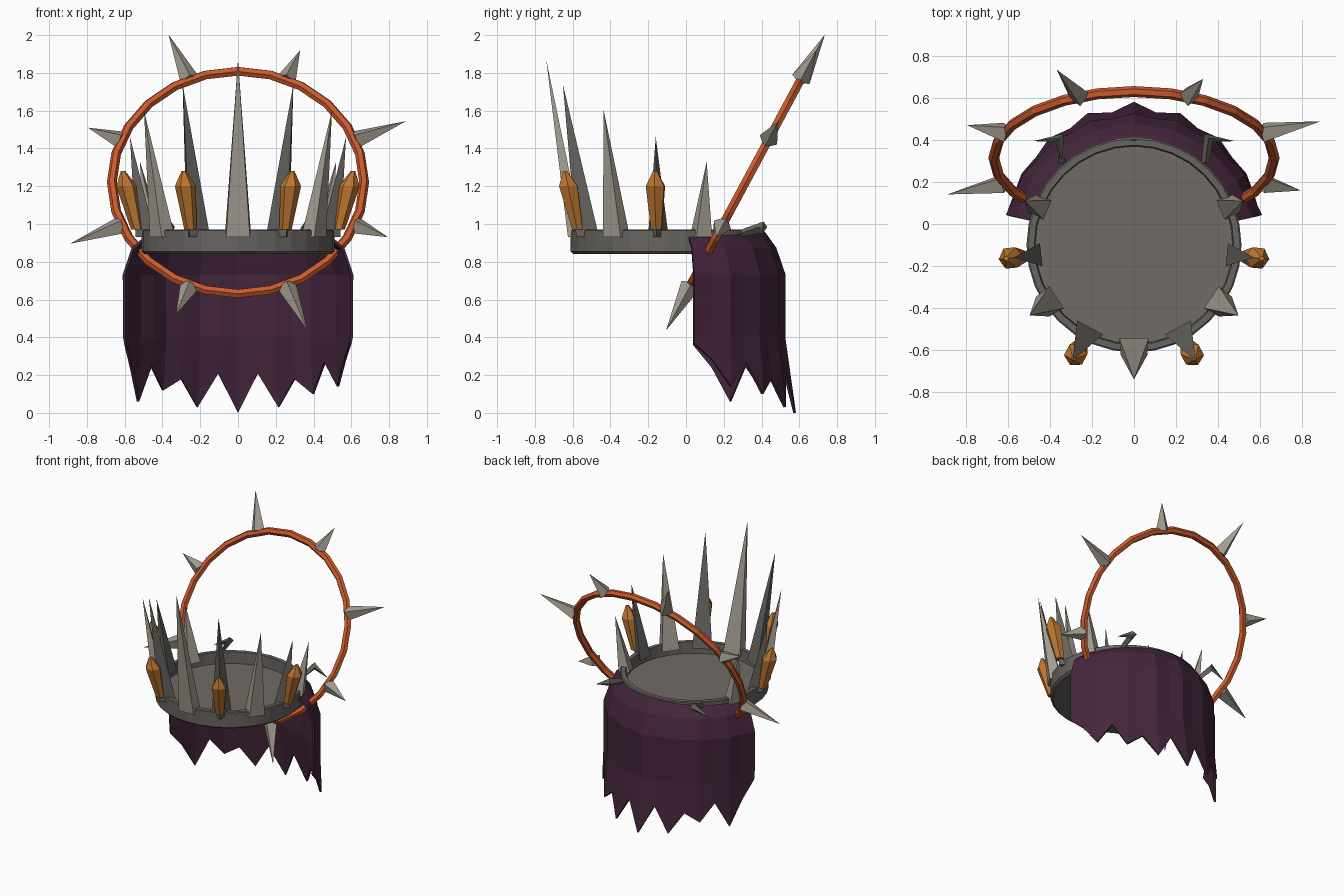
import bpy, bmesh, math
from mathutils import Vector

if "Cube" in bpy.data.objects:
    bpy.data.objects.remove(bpy.data.objects["Cube"])


def material(name, rgb):
    m = bpy.data.materials.new(name)
    m.diffuse_color = (*rgb, 1)
    m.use_nodes = True
    m.node_tree.nodes["Principled BSDF"].inputs["Base Color"].default_value = m.diffuse_color
    return m


BONE = material("pale_bone_grey", (0.37, 0.34, 0.285))
IRON = material("dark_iron", (0.135, 0.128, 0.117))
FLOOR = material("warm_grey", (0.165, 0.145, 0.13))
AMBER = material("amber", (0.52, 0.185, 0.03))
COPPER = material("copper_orange", (0.60, 0.105, 0.026))
CLOTH = material("dark_purple_cloth", (0.058, 0.019, 0.045))

CENTRE = Vector((0, -0.10, 0))      # axis of the crown
UP = Vector((0, 0, 1))


def finish(name, bm, *mats):
    bmesh.ops.recalc_face_normals(bm, faces=bm.faces)
    me = bpy.data.meshes.new(name)
    bm.to_mesh(me)
    bm.free()
    ob = bpy.data.objects.new(name, me)
    bpy.context.collection.objects.link(ob)
    for m in mats:
        me.materials.append(m)
    return ob


def loft(bm, rings, caps=True, loop=False):
    """Bridge closed rings of points; a one-point ring is an apex."""
    rows = [[bm.verts.new(p) for p in r] for r in rings]
    pairs = list(zip(rows, rows[1:])) + ([(rows[-1], rows[0])] if loop else [])
    for a, b in pairs:
        n = max(len(a), len(b))
        for i in range(n):
            j = (i + 1) % n
            if len(a) == 1:
                bm.faces.new((a[0], b[j], b[i]))
            elif len(b) == 1:
                bm.faces.new((a[i], a[j], b[0]))
            else:
                bm.faces.new((a[i], a[j], b[j], b[i]))
    if caps and not loop:
        for r in (rows[0], rows[-1]):
            if len(r) > 2:
                bm.faces.new(r)


def radial(deg):
    """Outward and sideways directions; 0 degrees is the front."""
    a = math.radians(deg)
    return Vector((math.sin(a), -math.cos(a), 0)), Vector((math.cos(a), math.sin(a), 0))


def ngon(c, u, v, r, n, turn=0.0):
    return [c + r * (math.cos(t) * u + math.sin(t) * v)
            for t in (2 * math.pi * i / n + turn for i in range(n))]


# Crown band with a closed floor
X, Y = Vector((1, 0, 0)), Vector((0, 1, 0))
bm = bmesh.new()
profile = [(0.495, 0.84), (0.512, 0.855), (0.512, 0.965), (0.505, 0.97), (0.475, 0.97), (0.47, 0.885)]
loft(bm, [ngon(CENTRE + UP * z, X, Y, r, 32) for r, z in profile])
band = finish("crown_band", bm, IRON, FLOOR)
for p in band.data.polygons:
    if len(p.vertices) > 4 and p.center.z > 0.86:
        p.material_index = 1

# Crown spikes: square pale ones alternate with ridged dark ones
spikes = [(0, 1.87, 0.64, 0.07), (28, 1.74, 0.625, 0.07), (56, 1.60, 0.60, 0.063),
          (84, 1.46, 0.575, 0.055), (112, 1.33, 0.56, 0.05)]
for i, (deg, top, reach, w) in enumerate(spikes):
    for s in ((1,) if deg == 0 else (1, -1)):
        out, side = radial(deg * s)
        if i % 2:
            base = [(0.445, -w), (0.445, w), (0.545, 0)]
        else:
            base = [(0.445, -w), (0.445, w), (0.525, w * 0.9), (0.525, -w * 0.9)]
        bm = bmesh.new()
        loft(bm, [[CENTRE + out * r + side * t + UP * 0.93 for r, t in base],
                  [CENTRE + out * reach + UP * top]])
        finish("crown_spike", bm, IRON if i % 2 else BONE)

# Amber crystals in front of the dark spikes
for deg in (28, -28, 84, -84):
    out, side = radial(deg)
    bm = bmesh.new()
    loft(bm, [ngon(CENTRE + out * r + UP * z, out, side, w, 6)
              for r, z, w in ((0.537, 0.97, 0.032), (0.592, 1.20, 0.056), (0.612, 1.28, 0.012))])
    finish("amber_crystal", bm, AMBER)

# Tilted hoop behind the crown
HUB = Vector((0, 0.315, 1.22))
RISE = Vector((0, 0.473, 0.881))
NORMAL = X.cross(RISE)


def hoop_dir(deg):
    a = math.radians(deg)
    return X * math.cos(a) + RISE * math.sin(a)


bm = bmesh.new()
loft(bm, [ngon(HUB + hoop_dir(a) * 0.668, hoop_dir(a), NORMAL, 0.026, 6)
          for a in range(0, 360, 15)], loop=True)
finish("hoop", bm, COPPER)

# Hoop spikes, long and short in turn
for k in range(8):
    a = 22.5 + 45 * k
    d = hoop_dir(a)
    bm = bmesh.new()
    loft(bm, [ngon(HUB + d * 0.67, d.cross(NORMAL), NORMAL, 0.052, 4),
              [HUB + d * (0.86 if k % 2 else 0.962)]])
    finish("hoop_spike", bm, BONE)

# Bent claws pinning the cloth to the band
for s in (1, -1):
    path = [(0.34, 0.29, 0.95), (0.355, 0.41, 0.985), (0.48, 0.395, 0.93)]
    pts = [Vector((x * s, y, z)) for x, y, z in path]
    bm = bmesh.new()
    loft(bm, [ngon(pts[0], X, UP, 0.02, 4), ngon(pts[1], (X * s - Y).normalized(), UP, 0.028, 4), [pts[2]]])
    finish("cloth_claw", bm, IRON)

# Torn cloth: columns step outward from the back, hem alternates tip and valley
hem_right = [0.0, 0.21, 0.03, 0.18, 0.10, 0.27, 0.14, 0.28, 0.37]
hem_left = [0.0, 0.21, 0.03, 0.18, 0.12, 0.25, 0.06, 0.24, 0.36]
bm = bmesh.new()
cols = []
for k in range(-8, 9):
    n = abs(k)
    out, _ = radial(180 - 9.6 * k)
    hem = (hem_right if k >= 0 else hem_left)[n]
    fold = 0.008 if n % 2 == 0 else -0.008
    flare = 0.675 - 0.008 * n if n % 2 == 0 else 0.635 - 0.003 * n
    rows = [(0.495, 0.965 - 0.004 * n), (0.515, 0.95 - 0.004 * n), (0.568 + fold / 2, 0.87),
            (0.612 + fold, 0.73), (0.61 + fold, 0.40), (flare, hem)]
    cols.append([bm.verts.new(CENTRE + out * r + UP * z) for r, z in rows])
for a, b in zip(cols, cols[1:]):
    for i in range(5):
        bm.faces.new((a[i], a[i + 1], b[i + 1], b[i]))
cloth = finish("torn_cloth", bm, CLOTH)
mod = cloth.modifiers.new("thickness", 'SOLIDIFY')
mod.thickness = 0.015
mod.offset = 0
